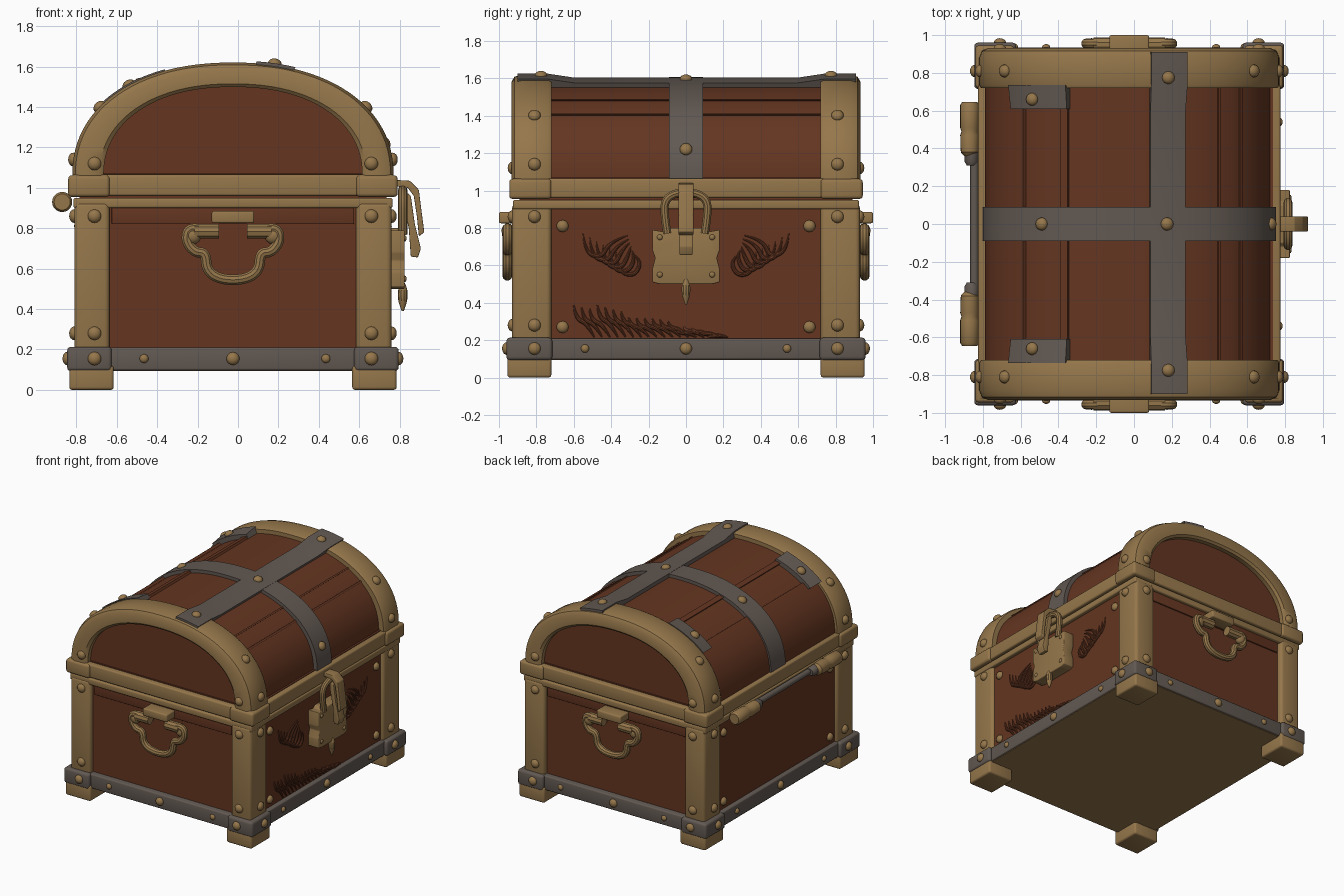
import bpy, bmesh, math, random
from mathutils import Vector, Matrix

if "Cube" in bpy.data.objects:
    bpy.data.objects.remove(bpy.data.objects["Cube"])

random.seed(4)
CX = -0.025                     # body centre in x
W, H, ZB = 0.795, 0.56, 1.06    # lid arch half width, height, base


def material(name, rgb):
    m = bpy.data.materials.new(name)
    m.diffuse_color = (*rgb, 1)
    m.use_nodes = True
    m.node_tree.nodes["Principled BSDF"].inputs["Base Color"].default_value = m.diffuse_color
    return m


BRASS = material("old brass", (0.300, 0.183, 0.070))
WOOD = material("red brown wood", (0.128, 0.036, 0.015))
IRON = material("dull iron", (0.122, 0.099, 0.084))


def finish(name, bm, mat):
    bmesh.ops.remove_doubles(bm, verts=bm.verts[:], dist=1e-5)
    bmesh.ops.recalc_face_normals(bm, faces=bm.faces[:])
    me = bpy.data.meshes.new(name)
    bm.to_mesh(me)
    bm.free()
    me.materials.append(mat)
    ob = bpy.data.objects.new(name, me)
    bpy.context.collection.objects.link(ob)
    return ob


def round_edges(bm, width):
    if width:
        bmesh.ops.bevel(bm, geom=bm.edges[:], offset=width, segments=3, profile=0.5, affect='EDGES')


def box(name, lo, hi, mat, bevel=0.01):
    lo, hi = Vector(lo), Vector(hi)
    bm = bmesh.new()
    bmesh.ops.create_cube(bm, size=1, matrix=Matrix.Translation((lo + hi) / 2) @ Matrix.Diagonal((*(hi - lo), 1)))
    round_edges(bm, bevel)
    return finish(name, bm, mat)


def slab(name, hx, hy, z0, z1, mat, bevel=0.01):
    return box(name, (CX - hx, -hy, z0), (CX + hx, hy, z1), mat, bevel)


def corners(name, x0, x1, y0, y1, z0, z1, mat, bevel):
    # four mirrored corner blocks
    for sx, a in ((-1, "left"), (1, "right")):
        for sy, b in ((-1, "front"), (1, "back")):
            xs, ys = sorted((CX + sx * x0, CX + sx * x1)), sorted((sy * y0, sy * y1))
            box(f"{name}_{b}_{a}", (xs[0], ys[0], z0), (xs[1], ys[1], z1), mat, bevel)


def loft(name, rows, mat):
    # closed cross-sections joined in order, with capped ends
    bm = bmesh.new()
    vs = [[bm.verts.new(p) for p in r] for r in rows]
    n = len(rows[0])
    for r, q in zip(vs, vs[1:]):
        for j in range(n):
            bm.faces.new((r[j], r[(j + 1) % n], q[(j + 1) % n], q[j]))
    bm.faces.new(vs[0])
    bm.faces.new(vs[-1])
    return finish(name, bm, mat)


def arch_point(th, off, y):
    a, b = W + off, max(H + 0.78 * off, 0)
    c, s = math.cos(th), max(math.sin(th), 0)
    return Vector((CX + a * math.copysign(abs(c) ** 0.91, c), y, ZB + b * s ** 0.91))


def angle_at(dx):
    return math.acos(math.copysign(min(abs(dx) / W, 1) ** 1.1, dx))


def arch(name, section, mat, dx0=W, dx1=-W, steps=48):
    # sweep a (y, offset) section over the lid curve
    t0, t1 = angle_at(dx0), angle_at(dx1)
    loft(name, [[arch_point(t0 + (t1 - t0) * i / steps, o, y) for y, o in section]
                for i in range(steps + 1)], mat)


def prism(name, pts, axis, lo, hi, mat, bevel=0.006):
    # polygon pushed along x (points y, z) or y (points x, z)
    bm = bmesh.new()
    put = (lambda u, v, d: (d, u, v)) if axis == 'x' else (lambda u, v, d: (u, d, v))
    a, b = [[bm.verts.new(put(u, v, d)) for u, v in pts] for d in (lo, hi)]
    bm.faces.new(a)
    bm.faces.new(b)
    for i in range(len(pts)):
        j = (i + 1) % len(pts)
        bm.faces.new((a[i], a[j], b[j], b[i]))
    bmesh.ops.recalc_face_normals(bm, faces=bm.faces[:])
    round_edges(bm, bevel)
    return finish(name, bm, mat)


def tube(name, paths, r, mat, taper=False):
    cu = bpy.data.curves.new(name, 'CURVE')
    cu.dimensions, cu.bevel_depth, cu.bevel_resolution, cu.use_fill_caps = '3D', r, 3, True
    for path in paths:
        sp = cu.splines.new('NURBS')
        sp.points.add(len(path) - 1)
        for i, (p, co) in enumerate(zip(sp.points, path)):
            p.co = (*co, 1)
            p.radius = math.sin(math.pi * (i + 0.3) / (len(path) - 0.4)) if taper else 1
        sp.order_u, sp.use_endpoint_u, sp.resolution_u = 3, True, 6
    cu.materials.append(mat)
    ob = bpy.data.objects.new(name, cu)
    bpy.context.collection.objects.link(ob)
    bpy.ops.object.select_all(action='DESELECT')
    ob.select_set(True)
    bpy.context.view_layer.objects.active = ob
    bpy.ops.object.convert(target='MESH')


def rivets(name, items, r):
    bm = bmesh.new()
    for pos, nrm in items:
        m = Matrix.Translation(pos) @ Vector(nrm).to_track_quat('Z', 'Y').to_matrix().to_4x4()
        bmesh.ops.create_uvsphere(bm, u_segments=14, v_segments=8, radius=r, matrix=m @ Matrix.Diagonal((1, 1, 0.75, 1)))
    finish(name, bm, BRASS)


# Lower chest: wood body, bottom, posts, feet, iron skirt
slab("wood_body", 0.76, 0.89, 0.12, 1.07, WOOD, 0)
slab("bottom_plate", 0.785, 0.92, 0.093, 0.13, BRASS, 0)
slab("iron_skirt", 0.795, 0.935, 0.097, 0.21, IRON)
corners("post", 0.61, 0.785, 0.72, 0.93, 0.15, 0.93, BRASS, 0.025)
corners("foot", 0.59, 0.81, 0.72, 0.955, 0.0, 0.12, BRASS, 0.015)
corners("skirt_guard", 0.60, 0.82, 0.715, 0.96, 0.093, 0.213, IRON, 0.018)
slab("upper_plank", 0.60, 0.90, 0.82, 0.91, WOOD, 0.004)

# Rims where lid and chest meet
slab("chest_rim", 0.79, 0.925, 0.90, 0.95, BRASS, 0.01)
slab("lid_rim", 0.80, 0.93, 0.96, 1.065, BRASS, 0.012)
corners("rim_corner", 0.61, 0.815, 0.72, 0.945, 0.955, 1.062, BRASS, 0.018)

# Domed lid: wood core, raised planks, brass end hoops
arch("lid_wood", [(-0.88, -0.79), (-0.88, -0.05), (0.88, -0.05), (0.88, -0.79)], WOOD)
plank = [(-0.73, -0.1), (-0.73, -0.03), (0.73, -0.03), (0.73, -0.1)]
arch("lid_plank_low", plank, WOOD, -0.585, -W, 16)
arch("lid_plank_ridge", plank, WOOD, -0.34, -0.38, 3)
for k, dx in enumerate((0.50, 0.62)):
    arch(f"lid_grain_{k}", [(y, o - 0.012) for y, o in plank], WOOD, dx + 0.012, dx, 2)
hoop = [(-0.86, -0.155), (-0.915, -0.155), (-0.93, -0.135), (-0.933, -0.05),
        (-0.917, -0.015), (-0.88, 0), (-0.735, 0), (-0.72, -0.01), (-0.72, -0.1)]
arch("lid_hoop_front", hoop, BRASS)
arch("lid_hoop_back", [(-y, o) for y, o in hoop], BRASS)

# Iron straps on the lid
arch("strap_across", [(-0.09, -0.08), (-0.09, -0.018), (0.09, -0.018), (0.09, -0.08)], IRON)
arch("strap_along", [(-0.90, 0.012), (-0.74, 0.011), (-0.60, -0.016), (0.60, -0.016), (0.74, 0.011),
                     (0.91, 0.012), (0.91, -0.02), (0.70, -0.07), (-0.70, -0.07), (-0.90, -0.02)],
     IRON, 0.305, 0.115, 8)
for s, side in ((-1, "front"), (1, "back")):
    arch(f"strap_patch_{side}", [(s * 0.61, -0.08), (s * 0.61, -0.008), (s * 0.735, 0.008), (s * 0.735, -0.08)],
         IRON, -0.335, -0.635, 10)

# Rivets
big, mid, small, dome = [], [], [], []
for s in (-1, 1):
    for x in (CX - 0.685, CX + 0.685):
        big += [((x, s * 0.928, z), (0, s, 0)) for z in (0.28, 0.86, 1.12)]
        big.append(((x, s * 0.958, 0.155), (0, s, 0)))
    mid.append(((CX, s * 0.936, 0.155), (0, s, 0)))
    small += [((CX + d, s * 0.936, 0.155), (0, s, 0)) for d in (-0.44, 0.46)]
    for y in (-0.81, 0.81):
        big += [((CX + s * 0.785, y, z), (s, 0, 0)) for z in (0.28, 0.86)]
        big += [((CX + s * 0.818, y, 0.155), (s, 0, 0)), ((CX + s * 0.79, y, 1.14), (s, 0, 0))]
        dome.append((s * 0.66, y, 0))
    mid.append(((CX + s * 0.796, 0, 0.155), (s, 0, 0)))
    small += [((CX + s * 0.796, y, 0.155), (s, 0, 0)) for y in (-0.54, 0.54)]
    mid += [((CX + s * 0.762, y, z), (s, 0, 0)) for y in (-0.66, 0.66) for z in (0.27, 0.81)]
    dome += [(0.205, s * 0.775, 0.01), (-0.515, s * 0.66, 0)]
dome += [(0.205, 0, -0.016), (-0.475, 0, -0.018), (0.77, 0, -0.018)]
for dx, y, off in dome:
    p = arch_point(angle_at(dx), off, y)
    big.append((p, ((p.x - CX) / W ** 2, 0, (p.z - ZB) / H ** 2)))
rivets("large_rivets", big, 0.034)
rivets("medium_rivets", mid, 0.032)
rivets("small_rivets", small, 0.022)

# Drop handles on front and back
half = [(0.15, 0.79), (0.215, 0.81), (0.235, 0.74), (0.19, 0.68), (0.135, 0.68), (0.13, 0.59), (0.06, 0.545)]
for s, side in ((-1, "front"), (1, "back")):
    path = [(CX - x, s * 0.955, z) for x, z in half] + [(CX + x, s * 0.955, z) for x, z in half[::-1]]
    tube(f"handle_{side}", [path], 0.027, BRASS)
    ys = sorted((s * 0.88, s * 1.0))
    box(f"handle_mount_{side}", (CX - 0.105, ys[0], 0.825), (CX + 0.105, ys[1], 0.885), BRASS)
    for d in (-1, 1):
        tube(f"handle_barrel_{side}_{d}", [[(CX + d * 0.07, s * 0.95, 0.785), (CX + d * 0.19, s * 0.95, 0.785)]], 0.038, BRASS)
    rivets(f"handle_knobs_{side}", [((CX + d * 0.2, s * 0.95, 0.765), (0, s, 0)) for d in (-1, 1)], 0.045)


# Hinge on the left side
def lathe(name, prof, x, z, mat):
    loft(name, [[(x + r * math.cos(a), y, z + r * math.sin(a))
                 for a in [math.tau * k / 20 for k in range(20)]] for y, r in prof], mat)


lathe("hinge_rod", [(-0.36, 0.022), (0.36, 0.022)], -0.845, 0.93, IRON)
for s, side in ((-1, "front"), (1, "back")):
    lathe(f"hinge_barrel_{side}", [(s * y, r) for y, r in (
        (0.36, 0.03), (0.38, 0.047), (0.47, 0.05), (0.49, 0.044), (0.51, 0.05), (0.63, 0.05), (0.645, 0.04))], -0.87, 0.93, BRASS)
    lathe(f"hinge_collar_{side}", [(s * 0.31, 0.025), (s * 0.33, 0.037), (s * 0.38, 0.037)], -0.86, 0.93, IRON)

# Lock, shackle and hasp on the right side
lock = [(0.10, 0.80), (0.12, 0.78), (0.18, 0.79), (0.18, 0.68), (0.165, 0.64), (0.18, 0.58), (0.18, 0.51), (0.14, 0.50)]
prism("lock_plate", lock + [(-y, z) for y, z in lock[::-1]], 'x', 0.735, 0.825, BRASS)
rivets("lock_studs", [((0.823, y, z), (1, 0, 0)) for y in (-0.14, 0.14) for z in (0.55, 0.75)], 0.016)
tube("lock_key_pull", [[(0.815, 0, z) for z in (0.54, 0.51, 0.47, 0.43, 0.39)]], 0.026, BRASS, True)
arc = [(0.10, 0.77), (0.115, 0.86), (0.115, 0.95), (0.05, 0.99)]
tube("lock_shackle", [[(0.815, -y, z) for y, z in arc] + [(0.815, y, z) for y, z in arc[::-1]]], 0.023, BRASS)
prism("hasp_flap", [(0.76, 1.04), (0.85, 1.035), (0.895, 0.99), (0.91, 0.87), (0.922, 0.78), (0.895, 0.76),
                    (0.885, 0.86), (0.87, 0.96), (0.84, 1.0), (0.76, 1.01)], 'y', -0.04, 0.04, BRASS, 0.005)
prism("hasp_bar", [(0.82, 0.99), (0.855, 0.96), (0.875, 0.82), (0.905, 0.70), (0.89, 0.655),
                   (0.855, 0.66), (0.845, 0.80), (0.82, 0.92)], 'y', -0.035, 0.035, BRASS, 0.005)

# Carved curls and grass-like strands on the right panel
X = 0.737
curls, grass = [], []
for s in (-1, 1):
    for i in range(6):
        y, z, j = 0.55 - 0.035 * i, 0.77 - 0.02 * i, random.uniform(-0.01, 0.01)
        curls.append([(X, s * y, z), (X, s * (y - 0.01), z - 0.10 + j), (X, s * (y - 0.10), z - 0.13),
                      (X, s * (y - 0.14), z - 0.04 + j), (X, s * (y - 0.24 + 0.03 * i), z - 0.01)])
for i in range(18):
    y, h = -0.6 + 0.042 * i, 0.19 * (1 - i / 20) + random.uniform(-0.02, 0.02)
    grass.append([(X, y, 0.21 + h), (X, y + 0.01, 0.21 + 0.6 * h), (X, y + 0.07, 0.22 + 0.4 * h), (X, y + 0.11, 0.215)])
tube("carved_curls", curls, 0.013, WOOD, True)
tube("carved_grass", grass, 0.014, WOOD, True)

# Smooth shading with crisp edges
bpy.ops.object.select_all(action='SELECT')
bpy.context.view_layer.objects.active = bpy.data.objects["wood_body"]
bpy.ops.object.shade_smooth_by_angle(angle=math.radians(35))
